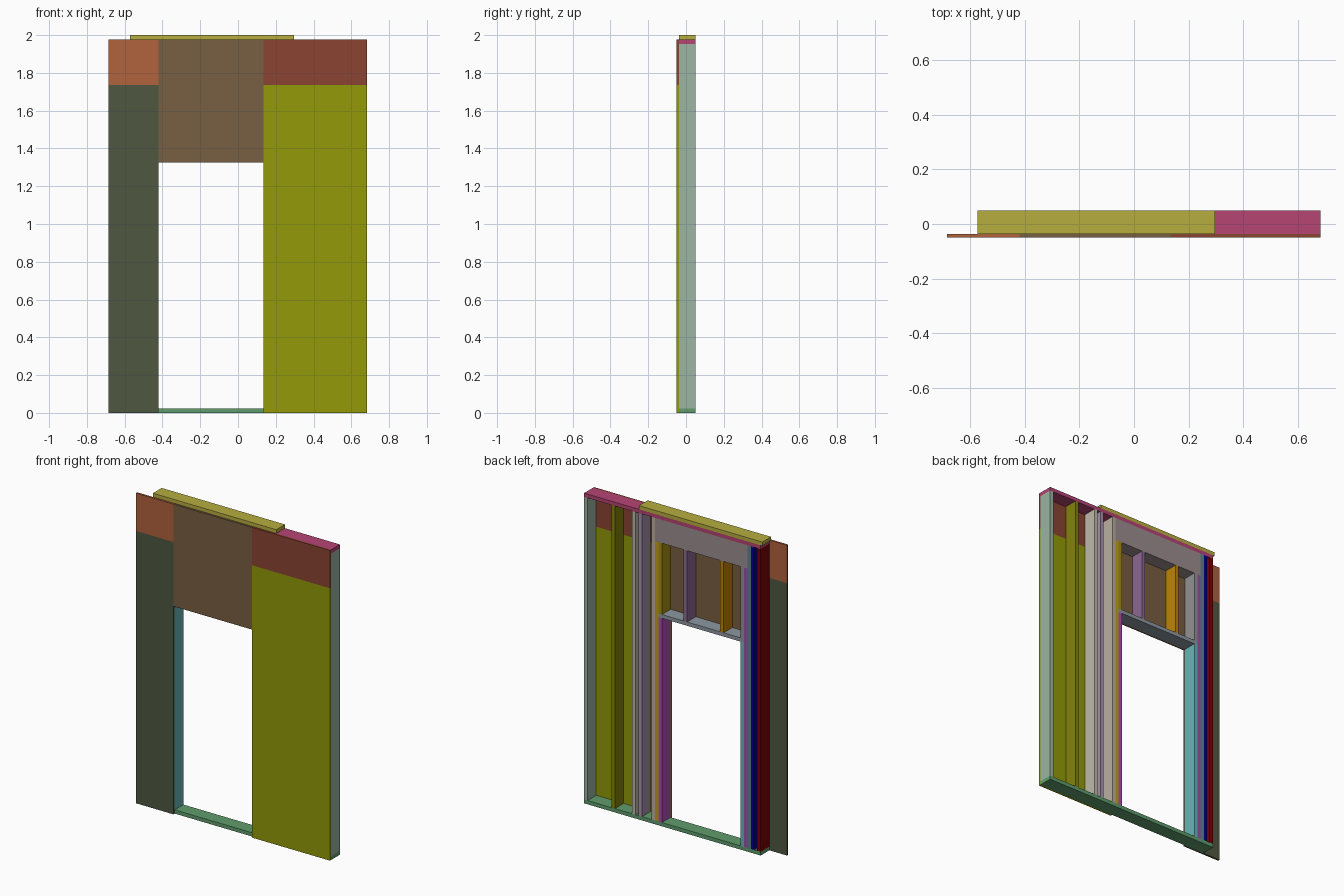
import bpy

if "Cube" in bpy.data.objects:
    bpy.data.objects.remove(bpy.data.objects["Cube"])

T = 0.024                    # lumber thickness
BACK, FACE, OUT = 0.05, -0.0375, -0.05   # frame back, frame front, sheathing front
LEFT, RIGHT = -0.561, 0.683  # frame ends
OPEN_L, OPEN_R = -0.42, 0.135
TOP = 2.0 - T                # top of lower top plate
SILL, HEAD = 1.325, 1.803    # underside of opening sill and of header
STUD_TOP = TOP - T


def box(name, x0, x1, z0, z1, colour, y0=FACE, y1=BACK):
    bpy.ops.mesh.primitive_cube_add(size=1, location=((x0 + x1) / 2, (y0 + y1) / 2, (z0 + z1) / 2))
    ob = bpy.context.object
    ob.name = name
    ob.scale = (x1 - x0, y1 - y0, z1 - z0)
    bpy.ops.object.transform_apply(location=False, rotation=False, scale=True)
    mat = bpy.data.materials.new(name + "_paint")
    mat.diffuse_color = [(c / 255) ** 2.2 for c in colour] + [1]
    mat.use_nodes = True
    mat.node_tree.nodes["Principled BSDF"].inputs["Base Color"].default_value = mat.diffuse_color
    ob.data.materials.append(mat)
    return ob


def stud(name, x, z0, z1, colour):
    """Upright whose lower-x side is at x."""
    return box(name, x, x + T, z0, z1, colour)


# Plates
box("bottom_plate", LEFT, RIGHT, 0, T, (95, 155, 108))
box("top_plate", LEFT, RIGHT, STUD_TOP, TOP, (180, 70, 115))
box("cap_plate", -0.573, 0.296, TOP, 2.0, (182, 172, 66))

# Full-height studs
for name, x, colour in [
    ("right_end_stud", RIGHT - T, (155, 180, 162)),
    ("field_stud", 0.466, (130, 130, 20)),
    ("partition_stud_a", 0.320, (190, 185, 170)),
    ("partition_stud_b", 0.275, (165, 145, 170)),
    ("right_king_stud", OPEN_R + 2 * T, (185, 175, 160)),
    ("left_king_stud", OPEN_L - 3 * T, (95, 130, 140)),
    ("corner_stud", OPEN_L - 4 * T, (0, 0, 140)),
    ("left_end_stud", LEFT, (120, 0, 10)),
]:
    stud(name, x, T, STUD_TOP, colour)

# Header, its jack studs, and the trimmers under the opening sill
box("header", OPEN_L - 2 * T, OPEN_R + 2 * T, HEAD, STUD_TOP, (155, 140, 142))
stud("right_jack_stud", OPEN_R + T, T, HEAD, (190, 160, 30))
stud("left_jack_stud", OPEN_L - 2 * T, T, HEAD, (150, 85, 165))
stud("right_trimmer", OPEN_R, T, SILL, (175, 80, 180))
stud("left_trimmer", OPEN_L - T, T, SILL, (105, 180, 182))
box("opening_sill", OPEN_L - T, OPEN_R + T, SILL, SILL + T, (140, 150, 160))

# Short cripples between sill and header
for name, x, colour in [
    ("right_cripple", OPEN_R, (165, 140, 25)),
    ("middle_cripple_a", -0.043, (140, 105, 145)),
    ("middle_cripple_b", -0.300, (190, 130, 15)),
    ("left_cripple", OPEN_L - T, (145, 145, 145)),
]:
    stud(name, x, SILL + T, HEAD, colour)

# Sheathing panels on the front
SEAM = 1.735
for name, x0, x1, z0, z1, colour in [
    ("left_panel", -0.685, OPEN_L, 0, SEAM, (80, 88, 66)),
    ("left_upper_panel", -0.685, OPEN_L, SEAM, TOP, (175, 98, 64)),
    ("over_opening_panel", OPEN_L, OPEN_R, SILL, TOP, (120, 95, 68)),
    ("right_panel", OPEN_R, RIGHT, 0, SEAM, (145, 152, 16)),
    ("right_upper_panel", OPEN_R, RIGHT, SEAM, TOP, (138, 70, 55)),
]:
    box(name, x0, x1, z0, z1, colour, OUT, FACE)
